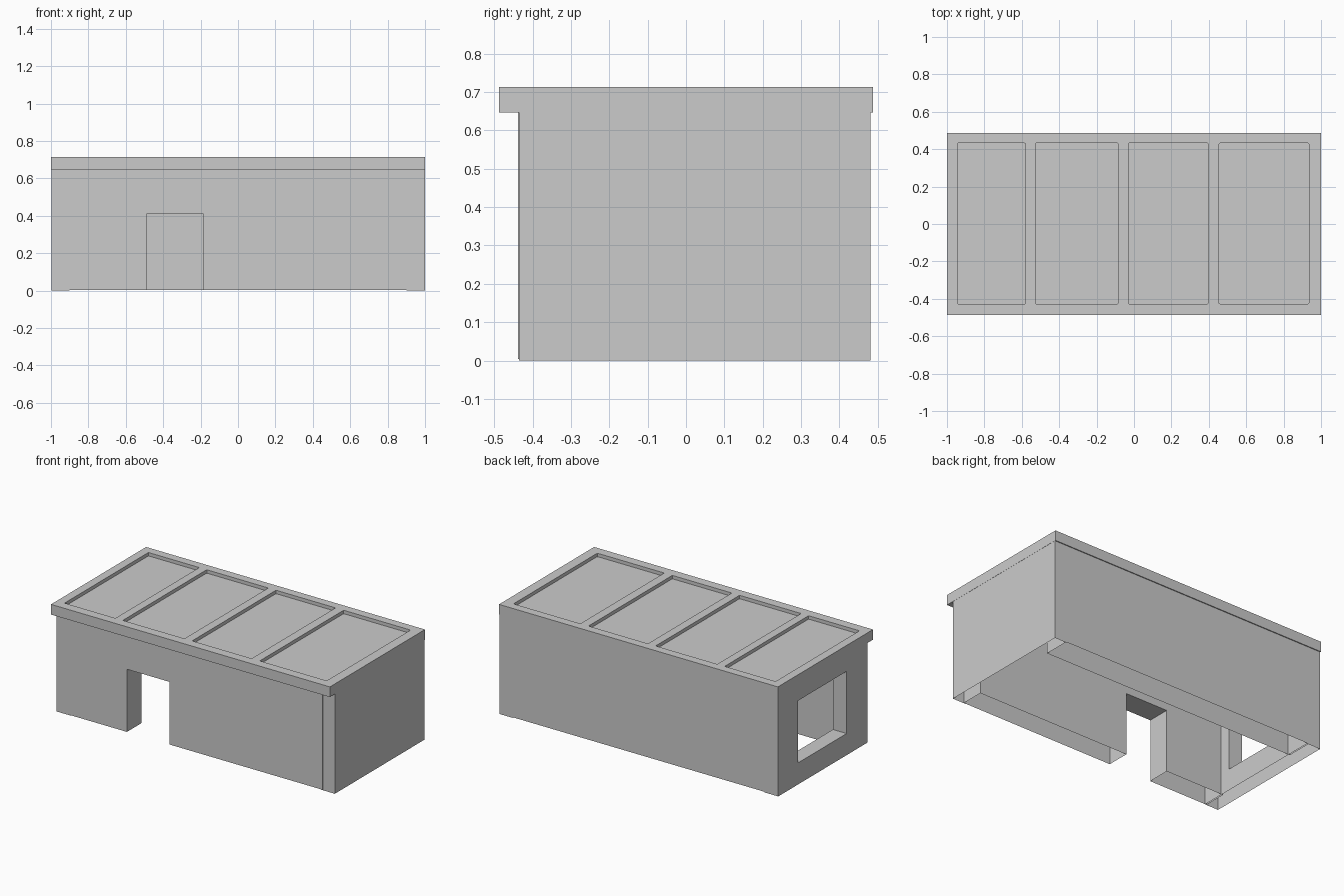
import bpy, bmesh
from mathutils import Vector

old = bpy.data.objects.get("Cube")
if old:
    bpy.data.objects.remove(old, do_unlink=True)

grey = bpy.data.materials.new("concrete_grey")
grey.use_nodes = True
colour = (0.6, 0.6, 0.6, 1)
grey.diffuse_color = colour
grey.node_tree.nodes["Principled BSDF"].inputs["Base Color"].default_value = colour

ROOF_BASE, ROOF_TOP = 0.647, 0.713
PANEL_FLOOR = ROOF_TOP - 0.022
CEILING = PANEL_FLOOR - 0.004
PANEL_END = 0.914  # ends of the long walls
INNER = 0.9        # inside face of the end walls
POST_FRONT, BACK = -0.435, 0.481


def prism(name, profile, y0, y1):
    """Extrude an x-z profile from y0 to y1 as a closed solid."""
    bm = bmesh.new()
    face = bm.faces.new([bm.verts.new((x, y0, z)) for x, z in profile])
    side = bmesh.ops.extrude_face_region(bm, geom=[face])
    moved = [v for v in side["geom"] if isinstance(v, bmesh.types.BMVert)]
    bmesh.ops.translate(bm, verts=moved, vec=(0, y1 - y0, 0))
    bmesh.ops.recalc_face_normals(bm, faces=bm.faces)
    mesh = bpy.data.meshes.new(name)
    bm.to_mesh(mesh)
    bm.free()
    mesh.materials.append(grey)
    obj = bpy.data.objects.new(name, mesh)
    bpy.context.collection.objects.link(obj)
    return obj


def box(name, x0, x1, y0, y1, z0, z1):
    return prism(name, [(x0, z0), (x1, z0), (x1, z1), (x0, z1)], y0, y1)


def round_uprights(obj, radius):
    """Chamfer the vertical edges of a solid."""
    bm = bmesh.new()
    bm.from_mesh(obj.data)
    edges = [e for e in bm.edges
             if abs((e.verts[0].co - e.verts[1].co).normalized().z) > 0.9]
    bmesh.ops.bevel(bm, geom=edges, offset=radius, segments=2, profile=0.5,
                    affect='EDGES')
    bm.to_mesh(obj.data)
    bm.free()


def cut(obj, cutters):
    """Subtract the cutters, then discard them."""
    for c in cutters:
        c.hide_render = True
        mod = obj.modifiers.new("cut", 'BOOLEAN')
        mod.object = c
        mod.operation = 'DIFFERENCE'
        mod.solver = 'EXACT'
    graph = bpy.context.evaluated_depsgraph_get()
    mesh = bpy.data.meshes.new_from_object(obj.evaluated_get(graph))
    obj.modifiers.clear()
    obj.data = mesh
    for c in cutters:
        bpy.data.objects.remove(c, do_unlink=True)


def open_side(obj, direction, limit):
    """Remove the faces that look along direction beyond limit."""
    d = Vector(direction)
    bm = bmesh.new()
    bm.from_mesh(obj.data)
    gone = [f for f in bm.faces if f.normal.dot(d) > 0.9
            and f.calc_center_median().dot(d) > limit]
    bmesh.ops.delete(bm, geom=gone, context='FACES')
    bm.to_mesh(obj.data)
    bm.free()


DOWN, UP = (0, 0, -1), (0, 0, 1)
GAP = 0.004        # long walls stop just above the ground

# Front wall with its doorway, standing slightly proud of the corner posts
front = prism("front_wall", [
    (-PANEL_END, GAP), (-0.49, GAP), (-0.49, 0.41), (-0.185, 0.41),
    (-0.185, GAP), (PANEL_END, GAP), (PANEL_END, CEILING),
    (-PANEL_END, CEILING),
], -0.438, -0.29)

# Back wall
back = box("back_wall", -PANEL_END, PANEL_END, 0.31, BACK, GAP, CEILING)

# Right end wall with a window
window_wall = box("window_wall", -0.998, -INNER, POST_FRONT, BACK, 0, CEILING)
cut(window_wall, [box("window_cutter", -1.1, -0.8, -0.22, 0.28, 0.14, 0.543)])

# Left end wall, plain outside and open towards the room
end_wall = box("end_wall", INNER, 0.999, POST_FRONT, BACK, 0, CEILING)
open_side(end_wall, (-1, 0, 0), -0.95)

# The walls are hollow: open at the ground and under the roof
for wall in (front, back, window_wall, end_wall):
    open_side(wall, DOWN, -0.05)
    open_side(wall, UP, CEILING - 0.01)

# Roof with four sunken panels on top, hollowed out over the room
roof = box("roof", -1, 1, -0.487, 0.487, ROOF_BASE, ROOF_TOP)
cutters = [box("room_cutter", -0.996, 0.996, POST_FRONT, BACK - 0.002, 0.5, CEILING)]
for x0, x1 in [(-0.945, -0.58), (-0.527, -0.085), (-0.03, 0.397), (0.455, 0.935)]:
    panel = box("panel_cutter", x0, x1, -0.427, 0.432, PANEL_FLOOR, 0.8)
    round_uprights(panel, 0.005)
    cutters.append(panel)
cut(roof, cutters)
